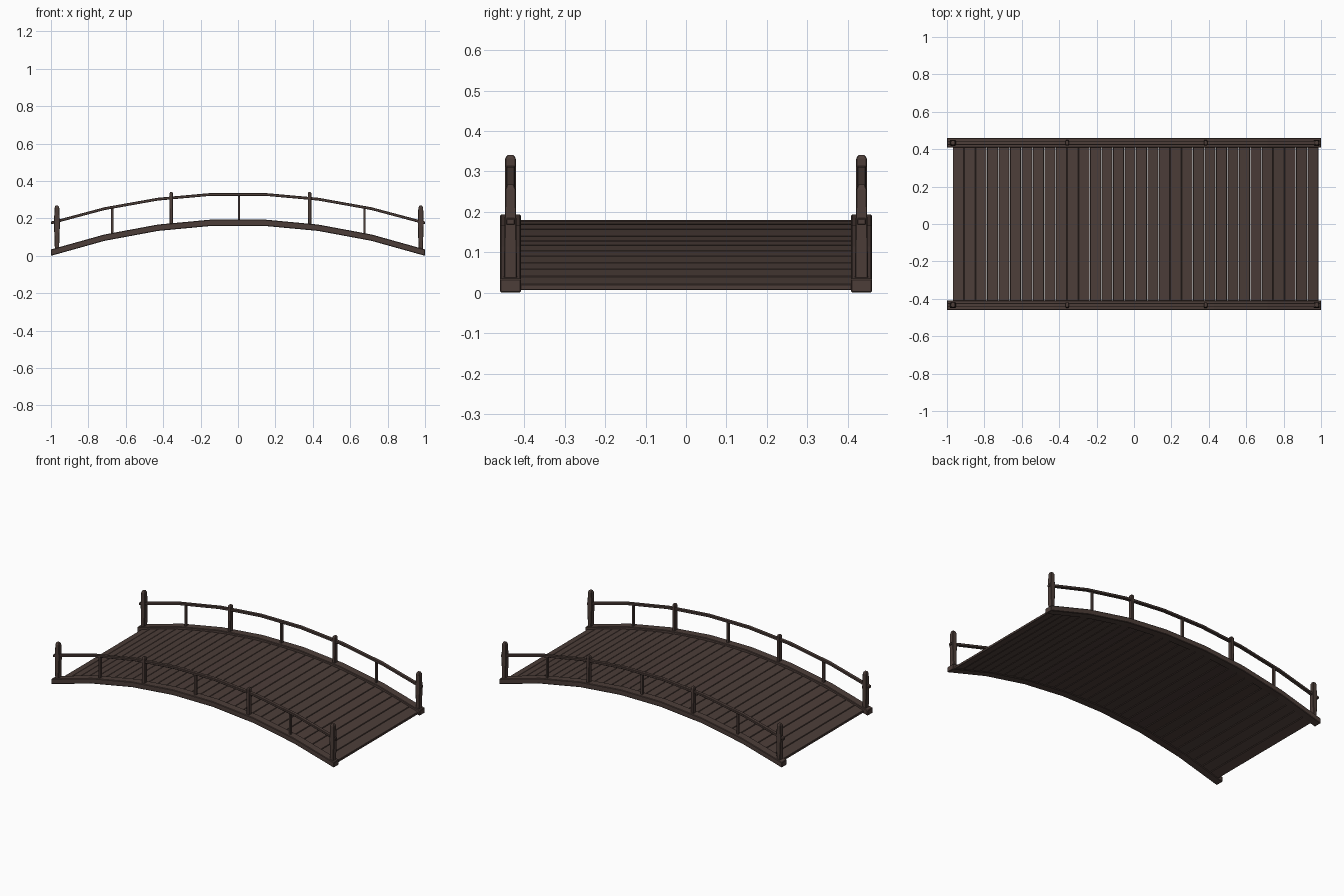
import bpy, bmesh, math
from mathutils import Vector

cube = bpy.data.objects.get("Cube")
if cube:
    bpy.data.objects.remove(cube, do_unlink=True)


def material(name, rgb):
    m = bpy.data.materials.new(name)
    m.use_nodes = True
    color = (*rgb, 1)
    m.diffuse_color = color
    m.node_tree.nodes["Principled BSDF"].inputs["Base Color"].default_value = color
    return m


wood = material("dark brown wood", (0.072, 0.047, 0.040))


def finish(name, bm, bevel=0):
    bmesh.ops.recalc_face_normals(bm, faces=bm.faces)
    mesh = bpy.data.meshes.new(name)
    bm.to_mesh(mesh)
    bm.free()
    mesh.materials.append(wood)
    ob = bpy.data.objects.new(name, mesh)
    bpy.context.collection.objects.link(ob)
    if bevel:
        mod = ob.modifiers.new("soft edges", "BEVEL")
        mod.width = bevel
        mod.segments = 1
    return ob


def loft(bm, sections):
    """Join a list of four-cornered sections into a capped solid."""
    rings = [[bm.verts.new(p) for p in s] for s in sections]
    for a, b in zip(rings, rings[1:]):
        for i in range(4):
            j = (i + 1) % 4
            bm.faces.new((a[i], a[j], b[j], b[i]))
    bm.faces.new(rings[0])
    bm.faces.new(rings[-1])


def arch(x, crown, drop):
    return crown - drop * x * x


def beam_top(x):
    return arch(x, 0.197, 0.163)


def rail_top(x):
    return arch(x, 0.339, 0.156)


STATIONS = [-1 + 2 * i / 7 for i in range(8)]


def arched_bar(name, y0, y1, top, thick, bevel):
    bm = bmesh.new()
    loft(bm, [[(x, y0, top(x) - thick), (x, y1, top(x) - thick),
               (x, y1, top(x)), (x, y0, top(x))] for x in STATIONS])
    return finish(name, bm, bevel)


def post(name, x, y, rows, bevel=0):
    """Square post from rows of height, half width in x, half width in y."""
    bm = bmesh.new()
    loft(bm, [[(x - w, y - d, z), (x + w, y - d, z),
               (x + w, y + d, z), (x - w, y + d, z)] for z, w, d in rows])
    return finish(name, bm, bevel)


# Deck planks following the arch, with narrow gaps
COUNT, START, END = 32, -0.97, 0.988
pitch = (END - START) / COUNT
bm = bmesh.new()
for i in range(COUNT):
    ends = []
    for x in (START + i * pitch + 0.001, START + (i + 1) * pitch - 0.001):
        top = beam_top(x) - 0.017
        bottom = max(top - 0.015, 0.002)
        ends.append([(x, -0.412, bottom), (x, 0.412, bottom),
                     (x, 0.412, top), (x, -0.412, top)])
    loft(bm, ends)
finish("deck_planks", bm, 0.002)

for side, s in (("left_side", 1), ("right_side", -1)):
    del side
for side, s in (("back", 1), ("front", -1)):
    y = s * 0.434
    # Side beam and handrail
    arched_bar(side + "_beam", s * 0.408, s * 0.460, beam_top, 0.034, 0.003)
    arched_bar(side + "_handrail", y - 0.011, y + 0.011, rail_top, 0.015, 0.002)

    # Tall tapered end posts
    for end, x in (("right", -0.968), ("left", 0.977)):
        post(f"{side}_{end}_end_post", x, y,
             [(0.015, 0.011, 0.016), (0.06, 0.012, 0.016), (0.17, 0.016, 0.0145),
              (0.255, 0.013, 0.013), (0.268, 0.008, 0.008)], 0.002)

    # Intermediate posts rising just past the handrail
    for end, x in (("right", -0.357), ("left", 0.383)):
        base = beam_top(x) - 0.02
        post(f"{side}_{end}_middle_post", x, y,
             [(base, 0.009, 0.014), (0.26, 0.010, 0.0135),
              (0.332, 0.010, 0.013), (0.341, 0.006, 0.008)], 0.002)

    # Thin balusters below the handrail
    for label, x in (("right", -0.672), ("centre", 0.005), ("left", 0.676)):
        post(f"{side}_{label}_baluster", x, y,
             [(beam_top(x) - 0.02, 0.006, 0.008), (rail_top(x) - 0.008, 0.006, 0.008)])
